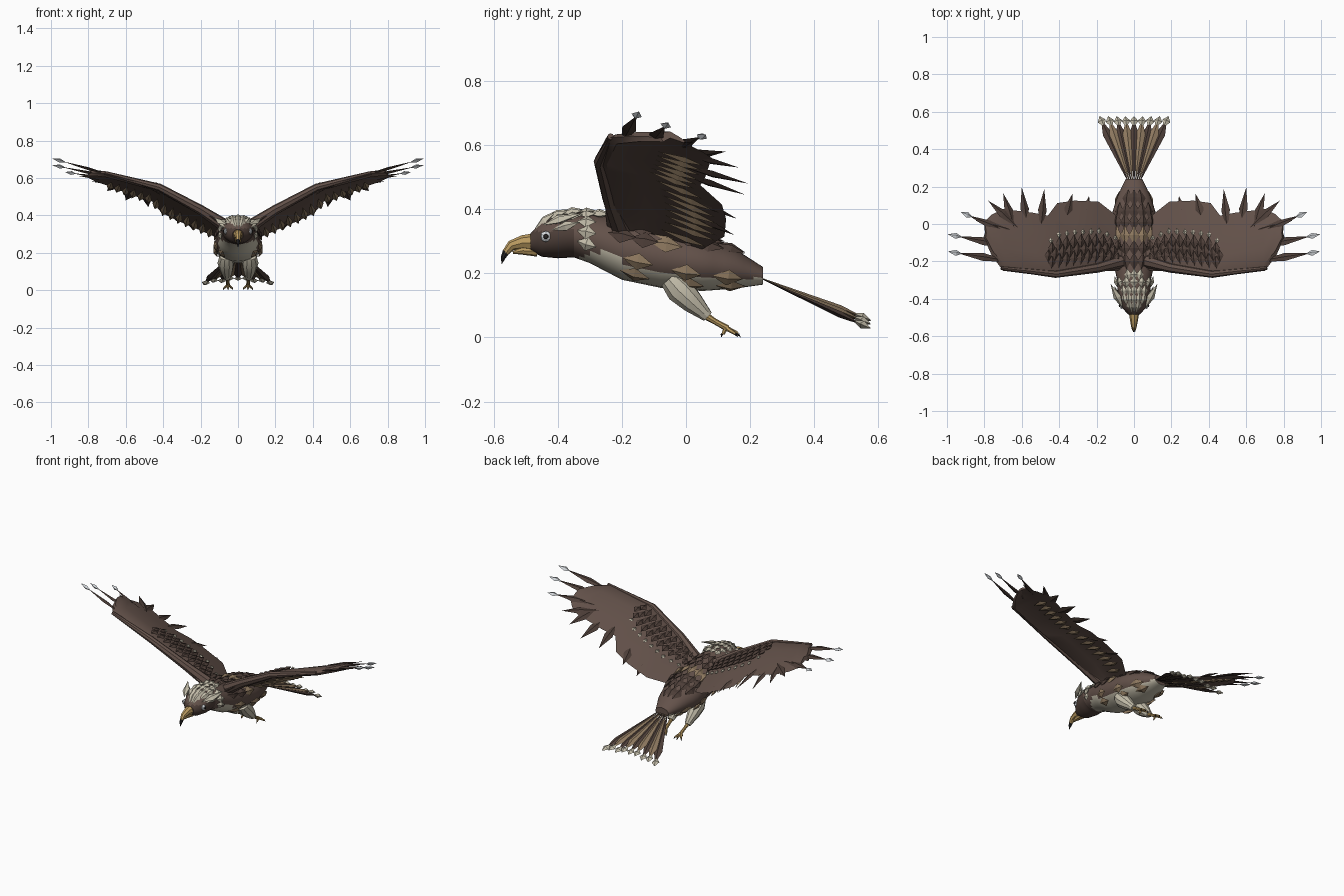
import bpy, bmesh, math
from mathutils import Vector as V

if "Cube" in bpy.data.objects:
    bpy.data.objects.remove(bpy.data.objects["Cube"])


def mat(name, r, g, b):
    m = bpy.data.materials.new(name)
    m.diffuse_color = (r, g, b, 1)
    m.use_nodes = True
    m.node_tree.nodes["Principled BSDF"].inputs["Base Color"].default_value = m.diffuse_color
    return m


BROWN = mat("plumage brown", .125, .083, .068)
DARK = mat("dark brown", .075, .049, .04)
TAN = mat("tan feather", .27, .19, .115)
CREAM = mat("cream", .56, .52, .41)
GOLD = mat("beak gold", .50, .33, .12)
BLACK = mat("claw black", .02, .018, .018)
WHITE = mat("tip white", .68, .71, .74)


def finish(name, bm, mats, mirror=False, smooth=False):
    bmesh.ops.recalc_face_normals(bm, faces=bm.faces)
    me = bpy.data.meshes.new(name)
    bm.to_mesh(me)
    bm.free()
    ob = bpy.data.objects.new(name, me)
    bpy.context.collection.objects.link(ob)
    for m in mats:
        me.materials.append(m)
    if smooth:
        bpy.ops.object.select_all(action='DESELECT')
        bpy.context.view_layer.objects.active = ob
        ob.select_set(True)
        bpy.ops.object.shade_smooth_by_angle(angle=math.radians(30))
    if mirror:
        ob.modifiers.new("mirror", 'MIRROR').use_mirror_merge = False
    return ob


def kite(bm, a, b, w, up, th, f=.5, mi=0):
    """Pointed feather or scale from a to b, widest at fraction f."""
    a, b = V(a), V(b)
    d = b - a
    s = d.cross(V(up)).normalized()
    u = s.cross(d).normalized() * th
    s *= w / 2
    m = a + d * f
    A, B, L, R, T, D = [bm.verts.new(p) for p in (a, b, m + s, m - s, m + u, m - u)]
    for tri in ((A, L, T), (A, T, R), (A, R, D), (A, D, L), (B, T, L), (B, R, T), (B, D, R), (B, L, D)):
        bm.faces.new(tri).material_index = mi


def loft(bm, rings):
    rows = [[bm.verts.new(p) for p in r] for r in rings]
    n = len(rows[0])
    for p, q in zip(rows, rows[1:]):
        for i in range(n):
            bm.faces.new((p[i], p[(i + 1) % n], q[(i + 1) % n], q[i]))
    bm.faces.new(rows[0])
    bm.faces.new(rows[-1][::-1])


def tube(bm, pts, n=8):
    """pts: (position, radius) list."""
    rings = []
    for i, (p, r) in enumerate(pts):
        d = V(pts[min(i + 1, len(pts) - 1)][0]) - V(pts[max(i - 1, 0)][0])
        s = d.cross(V((0.1, 0, 1))).normalized()
        u = s.cross(d).normalized()
        rings.append([V(p) + (s * math.cos(a) + u * math.sin(a)) * r
                      for a in [2 * math.pi * k / n for k in range(n)]])
    loft(bm, rings)


def lerp(table, x):
    for p, q in zip(table, table[1:]):
        if x <= q[0]:
            break
    t = max(0, min(1, (x - p[0]) / (q[0] - p[0])))
    return [a + (b - a) * t for a, b in zip(p, q)]


# Body and head: (y, top z, bottom z, half width)
BODY = [(-.485, .325, .27, .03), (-.45, .362, .252, .062), (-.40, .388, .247, .082),
        (-.35, .39, .25, .088), (-.30, .388, .232, .09), (-.2, .37, .18, .112),
        (-.08, .347, .155, .124), (.05, .315, .145, .12), (.15, .278, .152, .088),
        (.24, .22, .165, .045)]
BELLY = [(-.34, .25), (-.28, .272), (-.14, .215), (.04, .185), (.24, .185)]


def body_pt(y, a, k=1.0):
    """Point on the body; a is the angle from straight up."""
    _, t, b, w = lerp(BODY, y)
    return V((w * k * math.sin(a), y, (t + b) / 2 + (t - b) / 2 * k * math.cos(a)))


bm = bmesh.new()
ys = [p[0] + (q[0] - p[0]) * k / 3 for p, q in zip(BODY, BODY[1:]) for k in range(3)] + [.24]
loft(bm, [[body_pt(y, 2 * math.pi * i / 24) for i in range(24)] for y in ys])
for f in bm.faces:
    c = f.calc_center_median()
    if c.y > -.34 and c.z < lerp(BELLY, c.y)[1]:
        f.material_index = 1
    elif c.y < -.35 and c.z < .33:
        f.material_index = 2
finish("body", bm, [BROWN, CREAM, DARK], smooth=True)


# Scales on the back, neck, crown and flanks
def body_scale(bm, y, a, ln, w, mi):
    c = body_pt(y, a)
    n = V((math.sin(a), 0, math.cos(a)))
    kite(bm, body_pt(y - ln / 2, a, 1.02), body_pt(y + ln / 2, a, 1.04) + n * .008, w, n, .012, .5, mi)


bm = bmesh.new()
for y, mi, ln, w, k in ((-.2, 0, .09, .055, 3), (-.13, 0, .09, .055, 3), (-.06, 1, .10, .055, 3),
                        (.01, 0, .09, .06, 2), (.07, 0, .10, .06, 2), (.14, 0, .09, .06, 1)):
    for i in range(-k, k + 1):
        body_scale(bm, y, i * .38, ln, w, mi)
for i in range(-4, 5):
    body_scale(bm, -.31, i * .45, .06, .046, 2)
for y, k in ((-.27, 1), (-.355, 2), (-.40, 2), (-.44, 1)):
    for i in range(-k, k + 1):
        body_scale(bm, y, i * .32, .065, .04, 2)
for s in (-1, 1):
    for y, a in ((-.15, 1.85), (-.16, 2.35), (0, 1.95), (.01, 2.4), (.13, 2.0), (.14, 2.5)):
        body_scale(bm, y, s * a, .095, .055, 1)
finish("body_scales", bm, [DARK, TAN, CREAM])

# Brow plumes
bm = bmesh.new()
kite(bm, (.06, -.45, .35), (.125, -.32, .388), .045, (.5, 0, 1), .012, .45)
kite(bm, (.07, -.42, .335), (.105, -.33, .36), .03, (1, 0, .3), .01)
finish("brow_plumes", bm, [CREAM], mirror=True)

# Eyes with pupils
bm = bmesh.new()
for x, r, mi in ((.066, .017, 0), (.077, .008, 1)):
    g = bmesh.ops.create_uvsphere(bm, u_segments=10, v_segments=6, radius=r)['verts']
    for v in g:
        v.co = V((v.co.x * .6 + x, v.co.y - .437, v.co.z + .315))
        for f in v.link_faces:
            f.material_index = mi
finish("eyes", bm, [WHITE, BLACK], mirror=True)

# Hooked beak
bm = bmesh.new()
tube(bm, [((0, -.465, .297), .03), ((0, -.51, .297), .022), ((0, -.545, .287), .016), ((0, -.563, .265), .011)])
tube(bm, [((0, -.465, .272), .02), ((0, -.51, .272), .014), ((0, -.54, .265), .004)])
finish("beak", bm, [GOLD], smooth=True)
bm = bmesh.new()
tube(bm, [((0, -.561, .268), .0115), ((0, -.570, .25), .008), ((0, -.575, .23), .001)])
finish("beak_tip", bm, [BLACK])

# Wing: (x, leading y, leading z, trailing y, trailing z)
WING = [(.04, -.24, .32, .04, .26), (.10, -.25, .365, .05, .275), (.19, -.252, .42, .12, .315),
        (.32, -.27, .495, .125, .37), (.41, -.283, .545, .112, .415), (.46, -.28, .56, .045, .475),
        (.54, -.27, .58, .06, .50), (.70, -.25, .622, .08, .56), (.76, -.17, .628, .05, .58),
        (.80, -.08, .625, .01, .60)]
SECTION = [(0, 0), (.1, .018), (.35, .026), (.7, .016), (1, 0), (.7, .004), (.35, .006), (.1, -.012)]


def wing_pt(x, t, up=0.0):
    _, ly, lz, ty, tz = lerp(WING, x)
    return V((x - up * .4, ly + (ty - ly) * t, lz + (tz - lz) * t + up))


bm = bmesh.new()
loft(bm, [[wing_pt(s[0], t, o) for t, o in SECTION] for s in WING])
finish("wings", bm, [BROWN], mirror=True, smooth=True)

# Leading edge arm
bm = bmesh.new()
tube(bm, [((.07, -.20, .345), .035), ((.2, -.235, .43), .026), ((.42, -.268, .55), .02), ((.71, -.235, .627), .01)])
finish("wing_arms", bm, [BROWN], mirror=True, smooth=True)

# Upper wing coverts and the row of white spots
bm = bmesh.new()
UP = (-.45, .3, 1)
for r, t in enumerate((.14, .25, .36)):
    for i in range(10):
        x = .10 + i * .039 + (r % 2) * .02
        kite(bm, wing_pt(x, t - .02, .024), wing_pt(x, t + .19, .036), .045, UP, .01, .5, 0)
for i in range(9):
    x = .11 + i * .043
    kite(bm, wing_pt(x, .53, .024), wing_pt(x, .62, .027), .026, UP, .008, .5, 1)
finish("wing_coverts", bm, [DARK, CREAM], mirror=True)

# Tan feathers below the wing
bm = bmesh.new()
for i in range(14):
    x = .14 + i * .041
    kite(bm, wing_pt(x, .5, -.002), wing_pt(x + .01, .93, -.022), .04, UP, .01, .6)
finish("underwing_feathers", bm, [TAN], mirror=True)

# Primary and secondary flight feathers
bm = bmesh.new()
for base, tip in (((.66, -.20, .61), (.995, -.147, .705)), ((.66, -.12, .60), (.995, -.055, .67)),
                  ((.66, -.05, .59), (.925, .063, .632))):
    a, b = V(base), V(tip)
    kite(bm, a, a + (b - a) * .85, .045, UP, .008, .5, 0)
    kite(bm, a + (b - a) * .77, b, .034, UP, .011, .45, 1)
for base, tip in (((.62, -.02, .57), (.78, .125, .58)), ((.64, -.02, .575), (.70, .165, .53)),
                  ((.57, -.03, .54), (.60, .195, .48)), ((.50, -.04, .52), (.48, .185, .445)),
                  ((.37, .0, .44), (.33, .16, .37)), ((.27, .0, .39), (.24, .15, .32)),
                  ((.66, -.03, .59), (.85, .02, .61))):
    kite(bm, base, tip, .05, UP, .008, .5, 0)
finish("flight_feathers", bm, [DARK, WHITE], mirror=True)

# Tail fan
bm = bmesh.new()
for i in range(-4, 5):
    a = V((i * .006, .21, .195))
    b = V((i * .046, .577, .052 - abs(i) * .006 + (i % 2) * .008))
    kite(bm, a, a + (b - a) * .95, .05, (0, .4, 1), .01, .78, i % 2)
    kite(bm, a + (b - a) * .84, b, .046, (0, .4, 1), .013, .55, 2)
finish("tail_feathers", bm, [DARK, TAN, CREAM])

# Legs: thigh, shin, toes and claws
bm = bmesh.new()
tube(bm, [((.065, -.05, .185), .035), ((.065, -.02, .15), .045), ((.062, .02, .11), .036), ((.058, .068, .065), .018)], 10)
finish("thighs", bm, [CREAM], mirror=True, smooth=True)
bm = bmesh.new()
tube(bm, [((.058, .05, .075), .013), ((.055, .09, .05), .009), ((.053, .13, .028), .010)])
for dx, dy, dz in ((-.022, .025, -.017), (0, .032, -.015), (.022, .025, -.017), (0, -.015, -.018)):
    tube(bm, [((.053, .125, .03), .008), ((.053 + dx, .13 + dy, .028 + dz), .005)], 6)
finish("feet", bm, [GOLD], mirror=True)
bm = bmesh.new()
for dx, dy in ((-.022, .025), (0, .032), (.022, .025), (0, -.015)):
    kite(bm, (.053 + dx, .127 + dy, .014), (.053 + dx * 1.2, .13 + dy * 1.3, 0), .007, (0, 1, .5), .004, .3)
finish("claws", bm, [BLACK], mirror=True)
